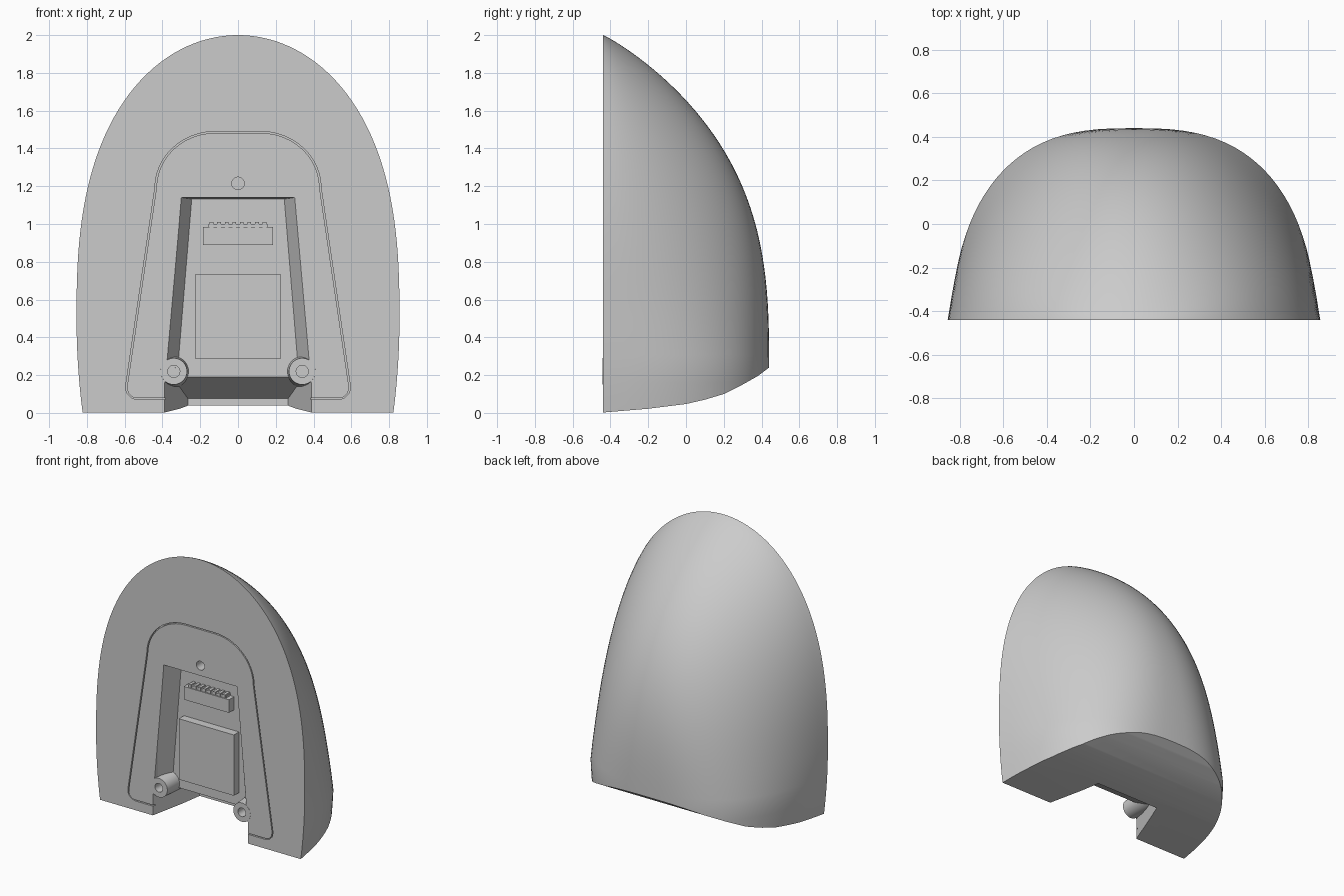
import bpy, bmesh
from math import sin, cos, pi, sqrt

if "Cube" in bpy.data.objects:
    bpy.data.objects.remove(bpy.data.objects["Cube"])

FRONT = -0.44
FLOOR = -0.31

grey = bpy.data.materials.new("light grey")
grey.use_nodes = True
colour = (0.6, 0.6, 0.6, 1)
grey.diffuse_color = colour
grey.node_tree.nodes["Principled BSDF"].inputs["Base Color"].default_value = colour


def loft(name, rings):
    """Closed solid through rings of equal point count."""
    bm = bmesh.new()
    loops = [[bm.verts.new(p) for p in ring] for ring in rings]
    n = len(loops[0])
    for a, b in zip(loops, loops[1:]):
        for i in range(n):
            j = (i + 1) % n
            bm.faces.new((a[i], a[j], b[j], b[i]))
    bm.faces.new(loops[0][::-1])
    bm.faces.new(loops[-1])
    bmesh.ops.recalc_face_normals(bm, faces=bm.faces)
    mesh = bpy.data.meshes.new(name)
    bm.to_mesh(mesh)
    bm.free()
    obj = bpy.data.objects.new(name, mesh)
    bpy.context.collection.objects.link(obj)
    mesh.materials.append(grey)
    return obj


def activate(obj):
    bpy.ops.object.select_all(action='DESELECT')
    obj.select_set(True)
    bpy.context.view_layer.objects.active = obj


def cut(obj, cutter):
    mod = obj.modifiers.new("cut", 'BOOLEAN')
    mod.operation = 'DIFFERENCE'
    mod.solver = 'EXACT'
    mod.object = cutter
    activate(obj)
    bpy.ops.object.modifier_apply(modifier=mod.name)
    bpy.data.objects.remove(cutter)


def rod(name, x, z, r, y0, y1, r1=None):
    def ring(y, r):
        return [(x + r * cos(i * pi / 16), y, z + r * sin(i * pi / 16)) for i in range(32)]
    return loft(name, [ring(y0, r), ring(y1, r1 or r)])


def block(name, x0, x1, y0, y1, z0, z1):
    return loft(name, [[(x0, y, z0), (x1, y, z0), (x1, y, z1), (x0, y, z1)] for y in (y0, y1)])


def smooth(obj):
    activate(obj)
    bpy.ops.object.shade_smooth_by_angle(angle=pi / 6)


# Domed housing: half sections stacked upward, sides leaning in more toward the top
def section(z):
    s = max(0, (z - 0.5) / 1.5)
    w = 0.855 * sqrt(1 - s ** 2.6)
    if z < 0.5:
        w -= 0.13 * (0.5 - z) ** 2
    t = max(0, (z - 0.24) / 1.76)
    d = 0.88 * (1 - t ** 2.85) ** 0.9
    low = (1 - t) ** 2
    e = 2 / (2.05 + 0.7 * low)
    lean = 0.3 - 0.19 * low
    ring = []
    for i in range(49):
        a = pi * i / 48
        c = cos(a)
        depth = max(0, sin(a)) ** e
        x = w * (1 - lean * depth) * abs(c) ** e * (1 if c > 0 else -1)
        ring.append((x, FRONT + d * depth, z))
    return ring


heights = [-0.1, 0, 0.08, 0.16, 0.24]
heights += [0.24 + 1.76 * sin(0.492 * pi * i / 40) for i in range(1, 41)]
housing = loft("housing", [section(z) for z in heights])

# Underside sweeping up toward the back
under = [(-0.6, -0.005), (FRONT, 0.002), (-0.2, 0.022), (0, 0.047), (0.1, 0.07), (0.2, 0.1),
         (0.3, 0.15), (0.38, 0.195), (0.44, 0.24), (0.6, 0.36), (0.6, -0.4), (-0.6, -0.4)]
cut(housing, loft("underside_cutter", [[(x, y, z) for y, z in under] for x in (-1.2, 1.2)]))


# Fine groove around the front panel
def outline(k):
    side = [(0.595 - k, 0.14), (0.59 - k, 0.105), (0.565 - k / 2, 0.08 + k / 2), (0.535, 0.07 + k)]
    arch = [(0.12 + (0.32 - k) * cos(a), 1.19 + (0.3 - k) * sin(a))
            for a in [i * pi / 24 for i in range(12, -1, -1)]]
    half = arch + side
    return half + [(-x, z) for x, z in half[::-1]]


groove = loft("groove_cutter", [[(x, y, z) for x, z in outline(0)] for y in (-0.5, -0.42)])
core = loft("groove_core", [[(x, y, z) for x, z in outline(0.008)] for y in (-0.6, -0.3)])
cut(groove, core)
cut(housing, groove)


# Tapered recess in the front
def trapezoid(y, top, bottom, z1, z0):
    return [(-bottom, y, z0), (bottom, y, z0), (top, y, z1), (-top, y, z1)]


cut(housing, loft("recess_cutter", [trapezoid(-0.47, 0.313, 0.40, 1.142, 0.16),
                                    trapezoid(FLOOR, 0.245, 0.325, 1.132, 0.16)]))

# Cable exit below the recess, narrowing toward the back
slot = [(-0.5, -0.2), (-0.5, 0.16), (-0.33, 0.16), (FLOOR, 0.19), (-0.07, 0.075), (-0.07, -0.2)]
cut(housing, loft("exit_cutter", [
    [(side * (0.265 - 0.338 * (y + 0.07)), y, z) for y, z in slot] for side in (-1, 1)]))

# Upper screw hole
cut(housing, rod("hole_cutter", 0, 1.215, 0.033, -0.5, -0.36))

# Lower screw bosses, flush with the front
for name, x in (("left_boss", 0.34), ("right_boss", -0.34)):
    cut(housing, rod("hole_cutter", x, 0.22, 0.032, -0.5, -0.34))
    boss = rod(name, x, 0.22, 0.07, FRONT - 0.001, -0.2, 0.085)
    cut(boss, rod("hole_cutter", x, 0.22, 0.032, -0.5, -0.34))
    smooth(boss)
smooth(housing)

# Square module on the recess floor
block("module", -0.225, 0.225, -0.37, FLOOR + 0.01, 0.285, 0.735)

# Connector with a row of pins
block("connector", -0.185, 0.185, -0.37, FLOOR + 0.01, 0.888, 0.985)
block("connector_top", -0.155, 0.155, -0.36, FLOOR + 0.01, 0.98, 1.0)
for i in range(8):
    x = -0.14 + 0.04 * i
    block("pin", x - 0.01, x + 0.01, -0.365, FLOOR + 0.01, 0.98, 1.01)
